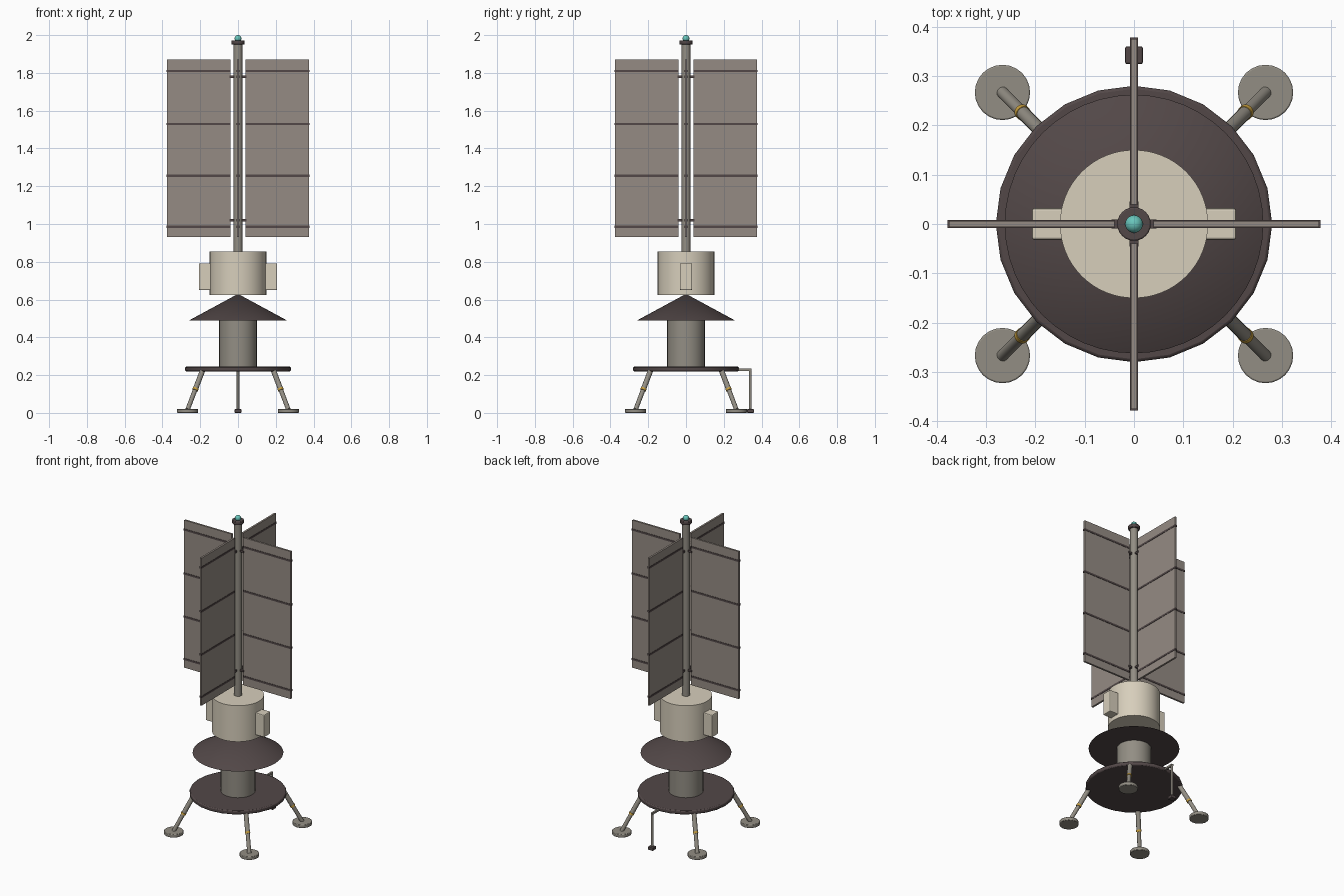
import bpy
from math import pi, cos, sin, radians
from mathutils import Vector, Matrix

cube = bpy.data.objects.get("Cube")
if cube:
    bpy.data.objects.remove(cube, do_unlink=True)


def material(name, r, g, b):
    m = bpy.data.materials.new(name)
    m.use_nodes = True
    m.diffuse_color = (r, g, b, 1)
    m.node_tree.nodes["Principled BSDF"].inputs["Base Color"].default_value = (r, g, b, 1)
    return m


CREAM = material("cream paint", 0.68, 0.62, 0.50)
METAL = material("warm grey metal", 0.29, 0.27, 0.23)
PANEL = material("taupe panel", 0.30, 0.26, 0.23)
DARK = material("dark brown", 0.085, 0.064, 0.064)
TEAL = material("teal glass", 0.14, 0.56, 0.50)
GOLD = material("gold band", 0.60, 0.36, 0.05)


def finish(name, mat, bevel=0, smooth=True):
    ob = bpy.context.object
    ob.name = name
    ob.data.materials.append(mat)
    if bevel:
        mod = ob.modifiers.new("edge", "BEVEL")
        mod.width = bevel
        mod.segments = 2
    if smooth:
        bpy.ops.object.shade_smooth_by_angle(angle=radians(35))
    return ob


def rod(name, a, b, r, mat, sides=24, r2=None, bevel=0):
    """Cylinder or cone between two points."""
    a, b = Vector(a), Vector(b)
    d = b - a
    bpy.ops.mesh.primitive_cone_add(
        vertices=sides, radius1=r, radius2=r if r2 is None else r2, depth=d.length,
        location=(a + b) / 2, rotation=d.to_track_quat("Z", "Y").to_euler())
    return finish(name, mat, bevel)


def upright(name, z0, z1, r, mat, sides=24, r2=None, bevel=0, at=(0, 0)):
    return rod(name, (*at, z0), (*at, z1), r, mat, sides, r2, bevel)


def box(name, lo, hi, mat, angle=0, bevel=0):
    """Box between two corners, turned about the central axis."""
    lo, hi = Vector(lo), Vector(hi)
    bpy.ops.mesh.primitive_cube_add(size=1)
    ob = bpy.context.object
    ob.data.transform(Matrix.Rotation(angle, 4, "Z") @ Matrix.Translation((lo + hi) / 2)
                      @ Matrix.Diagonal((*(hi - lo), 1)))
    return finish(name, mat, bevel, smooth=False)


# Base, column, conical shield and drum
upright("base_disc", 0.22, 0.245, 0.28, DARK, bevel=0.006)
upright("column", 0.24, 0.495, 0.10, METAL, 32)
upright("conical_shield", 0.488, 0.63, 0.262, DARK, 48, r2=0)
upright("drum", 0.625, 0.855, 0.15, CREAM, 64)
for side in (0, pi):
    box("side_box", (0.13, -0.032, 0.65), (0.207, 0.032, 0.792), CREAM, side, bevel=0.005)

# Mast with cap and beacon
upright("mast", 0.85, 1.96, 0.023, METAL)
upright("mast_cap", 1.95, 1.972, 0.034, DARK, bevel=0.003)
bpy.ops.mesh.primitive_uv_sphere_add(segments=20, ring_count=12, radius=0.018,
                                     location=(0, 0, 1.982))
finish("beacon", TEAL)

# Four panels with ribs and mast clamps
for k in range(4):
    a = k * pi / 2
    box("panel", (0.04, -0.006, 0.93), (0.375, 0.006, 1.87), PANEL, a)
    for z in (0.985, 1.255, 1.53, 1.81):
        box("panel_rib", (0.04, -0.008, z - 0.006), (0.378, 0.008, z + 0.006), DARK, a)
    for z in (1.02, 1.78):
        box("panel_clamp", (0.015, -0.009, z - 0.006), (0.046, 0.009, z + 0.006), DARK, a)

# Four splayed legs with bands and round feet
for k in range(4):
    a = pi / 4 + k * pi / 2

    def leg_point(r, z):
        return Vector((r * cos(a), r * sin(a), z))

    top, foot = leg_point(0.265, 0.225), leg_point(0.377, 0.018)
    rod("leg_upper", top, top.lerp(foot, 0.5), 0.014, METAL, 16)
    rod("leg_lower", top.lerp(foot, 0.5), foot, 0.012, METAL, 16)
    rod("leg_band", top.lerp(foot, 0.46), top.lerp(foot, 0.51), 0.0155, GOLD, 16)
    upright("foot", 0, 0.021, 0.056, METAL, 24, at=leg_point(0.377, 0).xy, bevel=0.003)

# Ground probe behind the base
box("probe_arm", (-0.006, 0.26, 0.222), (0.006, 0.346, 0.234), METAL)
upright("probe_rod", 0.01, 0.23, 0.007, METAL, 12, at=(0, 0.34))
box("probe_pad", (-0.018, 0.324, 0), (0.018, 0.36, 0.02), DARK, bevel=0.004)
